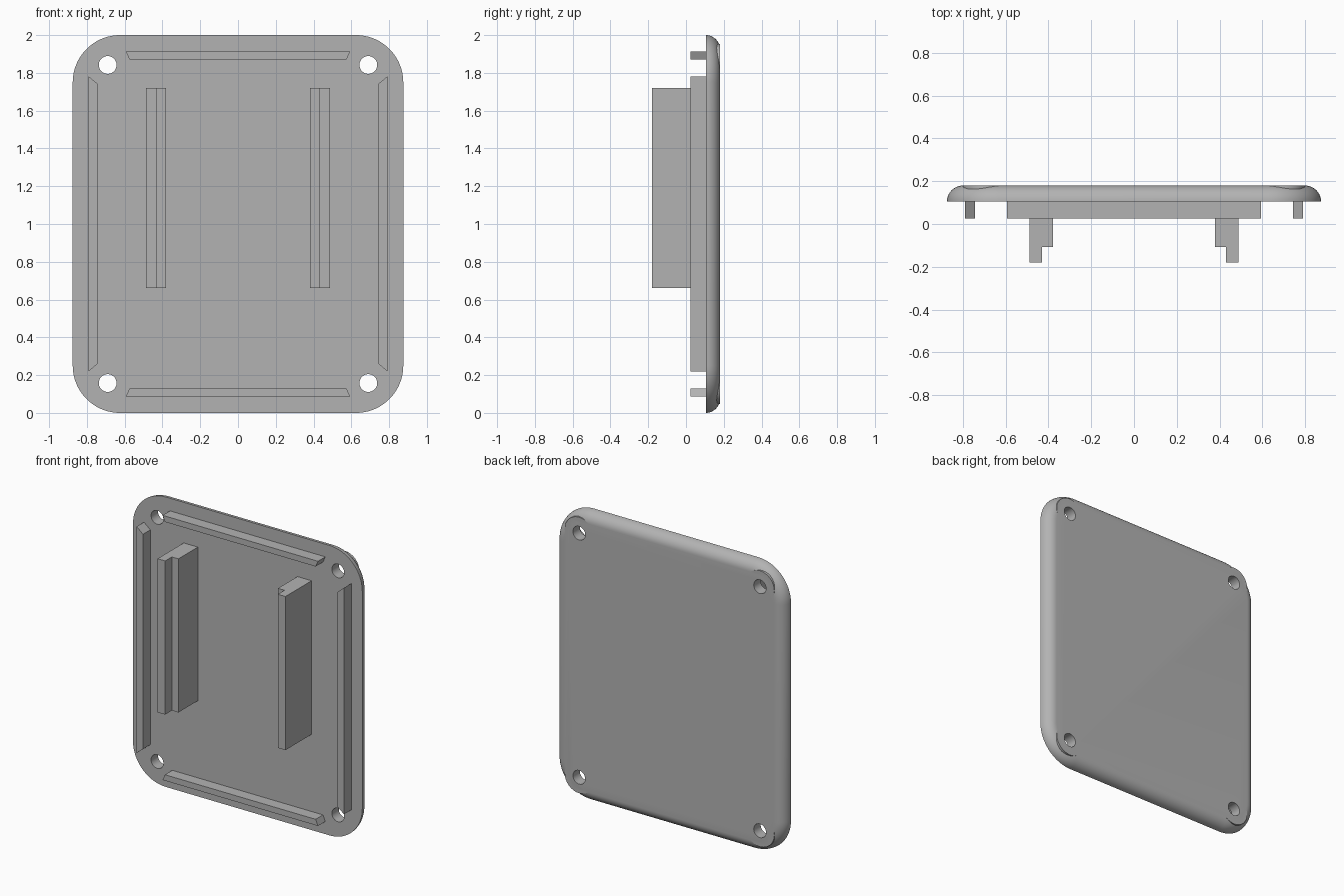
import bpy, bmesh, math
from mathutils import Vector

if "Cube" in bpy.data.objects:
    bpy.data.objects.remove(bpy.data.objects["Cube"])

FRONT, BACK = 0.105, 0.18          # plate faces along y
W, H, R = 0.875, 1.0, 0.25         # half width, half height, corner radius
FILLET = BACK - FRONT
HOLES = [(sx * 0.69, 1 + sz * 0.842) for sx in (-1, 1) for sz in (-1, 1)]

grey = bpy.data.materials.new("grey")
grey.diffuse_color = (0.45, 0.45, 0.45, 1)
grey.use_nodes = True
grey.node_tree.nodes["Principled BSDF"].inputs["Base Color"].default_value = grey.diffuse_color


def make(name, bm):
    bmesh.ops.recalc_face_normals(bm, faces=bm.faces)
    me = bpy.data.meshes.new(name)
    bm.to_mesh(me)
    bm.free()
    me.materials.append(grey)
    ob = bpy.data.objects.new(name, me)
    bpy.context.collection.objects.link(ob)
    return ob


def prism(name, pts, vec):
    """Extrude a flat outline along a vector."""
    bm = bmesh.new()
    face = bm.faces.new([bm.verts.new(p) for p in pts])
    new = bmesh.ops.extrude_face_region(bm, geom=[face], use_keep_orig=True)["geom"]
    bmesh.ops.translate(bm, vec=Vector(vec),
                        verts=[v for v in new if isinstance(v, bmesh.types.BMVert)])
    return make(name, bm)


def cylinder(name, x, z, r, y0, y1, n=48):
    pts = [(x + r * math.cos(2 * math.pi * i / n), y0,
            z + r * math.sin(2 * math.pi * i / n)) for i in range(n)]
    return prism(name, pts, (0, y1 - y0, 0))


def outline(inset, n=20):
    """Rounded rectangle, drawn in by an inset."""
    pts = []
    for q, (sx, sz) in enumerate(((1, 1), (-1, 1), (-1, -1), (1, -1))):
        for i in range(n + 1):
            a = math.pi / 2 * (q + i / n)
            pts.append((sx * (W - R) + (R - inset) * math.cos(a),
                        1 + sz * (H - R) + (R - inset) * math.sin(a)))
    return pts


# Cover plate with a quarter-round back edge
bm = bmesh.new()
rings = []
for k in range(11):
    a = math.pi / 2 * k / 10
    y = FRONT + FILLET * math.sin(a)
    rings.append([bm.verts.new((x, y, z)) for x, z in outline(FILLET * (1 - math.cos(a)))])
for lo, hi in zip(rings, rings[1:]):
    for i in range(len(lo)):
        j = (i + 1) % len(lo)
        bm.faces.new((lo[i], lo[j], hi[j], hi[i]))
bm.faces.new(rings[0])
bm.faces.new(rings[-1])
plate = make("cover_plate", bm)

# Flat pads around the screw holes, then the holes themselves
tools = [(cylinder("screw_pad", x, z, 0.11, 0.13, BACK), 'UNION') for x, z in HOLES]
tools += [(cylinder("hole_cutter", x, z, 0.047, 0, 0.3), 'DIFFERENCE') for x, z in HOLES]
for tool, op in tools:
    mod = plate.modifiers.new("cut", 'BOOLEAN')
    mod.object, mod.operation, mod.solver = tool, op, 'EXACT'
dg = bpy.context.evaluated_depsgraph_get()
baked = bpy.data.meshes.new_from_object(plate.evaluated_get(dg))
plate.modifiers.clear()
plate.data = baked
for tool, op in tools:
    bpy.data.objects.remove(tool)
bpy.ops.object.select_all(action='DESELECT')
plate.select_set(True)
bpy.context.view_layer.objects.active = plate
bpy.ops.object.shade_smooth_by_angle(angle=math.radians(25))

# Locating lips with mitred ends, along all four sides
LIP = (0, -0.08, 0)
for s, side in ((1, "top"), (-1, "bottom")):
    prism(side + "_lip", [(-0.593, FRONT, 1 + s * 0.913), (0.593, FRONT, 1 + s * 0.913),
                          (0.575, FRONT, 1 + s * 0.872), (-0.575, FRONT, 1 + s * 0.872)], LIP)
for s, side in ((1, "right"), (-1, "left")):
    prism(side + "_lip", [(s * 0.791, FRONT, 0.22), (s * 0.791, FRONT, 1.782),
                          (s * 0.743, FRONT, 1.742), (s * 0.743, FRONT, 0.26)], LIP)

# Stepped rails that hold the board
for s, side in ((1, "right"), (-1, "left")):
    prof = [(0.38, FRONT), (0.38, -0.107), (0.43, -0.107),
            (0.43, -0.18), (0.488, -0.18), (0.488, FRONT)]
    prism(side + "_rail", [(s * x, y, 0.66) for x, y in prof], (0, 0, 1.06))
